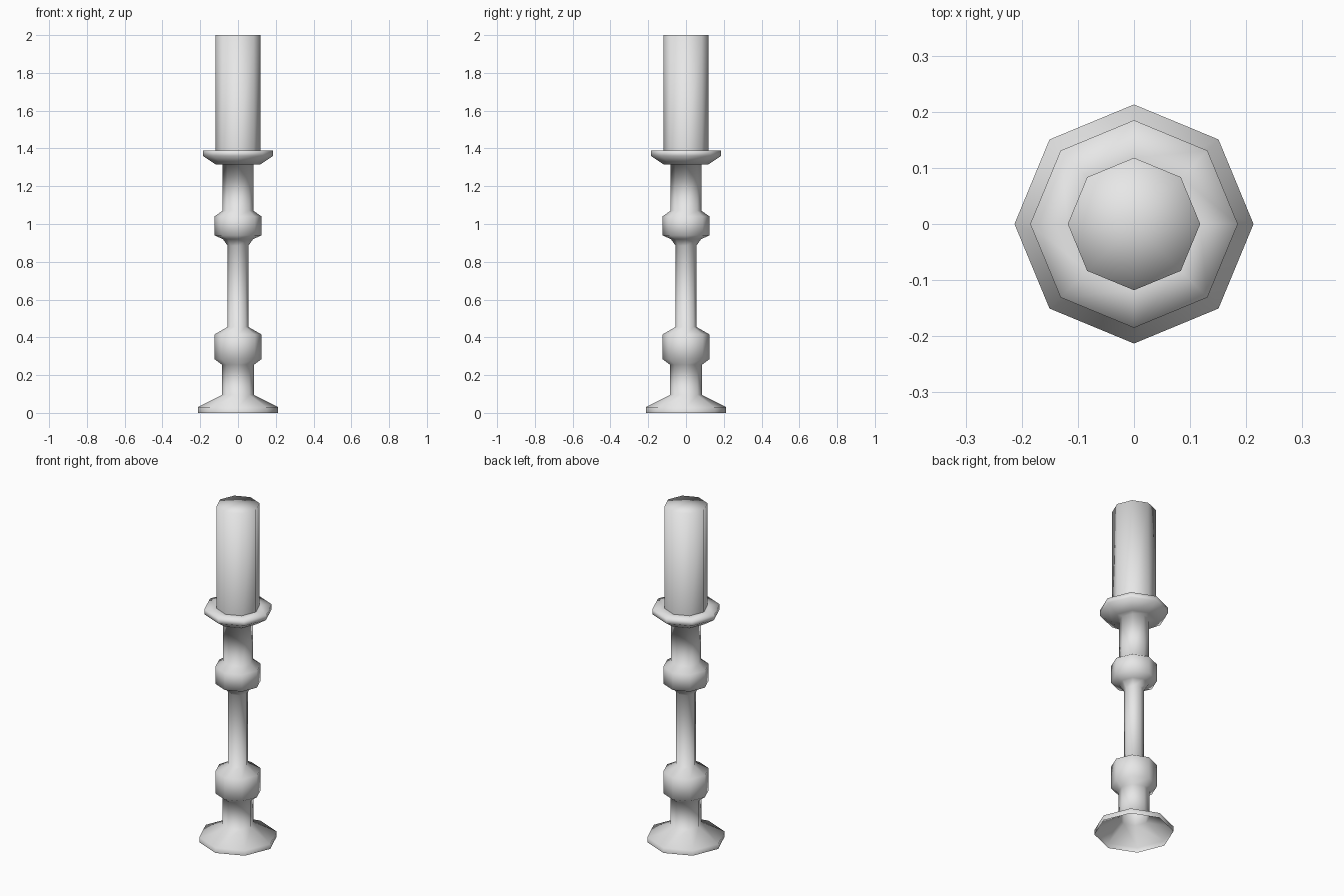
import bpy, bmesh, math

SIDES = 8

cube = bpy.data.objects.get("Cube")
if cube:
    bpy.data.objects.remove(cube, do_unlink=True)

grey = bpy.data.materials.new("plain grey")
grey.use_nodes = True
colour = (0.8, 0.8, 0.8, 1)
grey.diffuse_color = colour
grey.node_tree.nodes["Principled BSDF"].inputs["Base Color"].default_value = colour


def lathe(name, profile):
    """Turn a (radius, height) profile into an eight-sided smooth shell."""
    bm = bmesh.new()
    rings = []
    for r, z in profile:
        if r == 0:
            rings.append([bm.verts.new((0, 0, z))] * SIDES)
            continue
        angles = [math.tau * i / SIDES for i in range(SIDES)]
        rings.append([bm.verts.new((r * math.cos(a), r * math.sin(a), z)) for a in angles])
    for low, high in zip(rings, rings[1:]):
        for i in range(SIDES):
            j = (i + 1) % SIDES
            corners = dict.fromkeys((low[i], low[j], high[j], high[i]))
            bm.faces.new(list(corners)).smooth = True
    mesh = bpy.data.meshes.new(name)
    bm.to_mesh(mesh)
    bm.free()
    mesh.materials.append(grey)
    obj = bpy.data.objects.new(name, mesh)
    bpy.context.collection.objects.link(obj)
    return obj


# Turned holder: hollow flared foot, two collars, slim stem and drip plate
lathe("candle_holder", [
    (0.213, 0), (0.213, 0.03), (0.085, 0.095), (0.085, 0.255),
    (0.125, 0.285), (0.125, 0.415), (0.055, 0.455), (0.055, 0.885),
    (0.08, 0.92), (0.125, 0.94), (0.125, 1.04), (0.082, 1.07),
    (0.082, 1.315), (0.118, 1.315), (0.185, 1.36), (0.185, 1.39),
    (0.118, 1.39),
])

# Candle with a flat top
lathe("candle", [(0.118, 1.39), (0.118, 2), (0, 2)])
